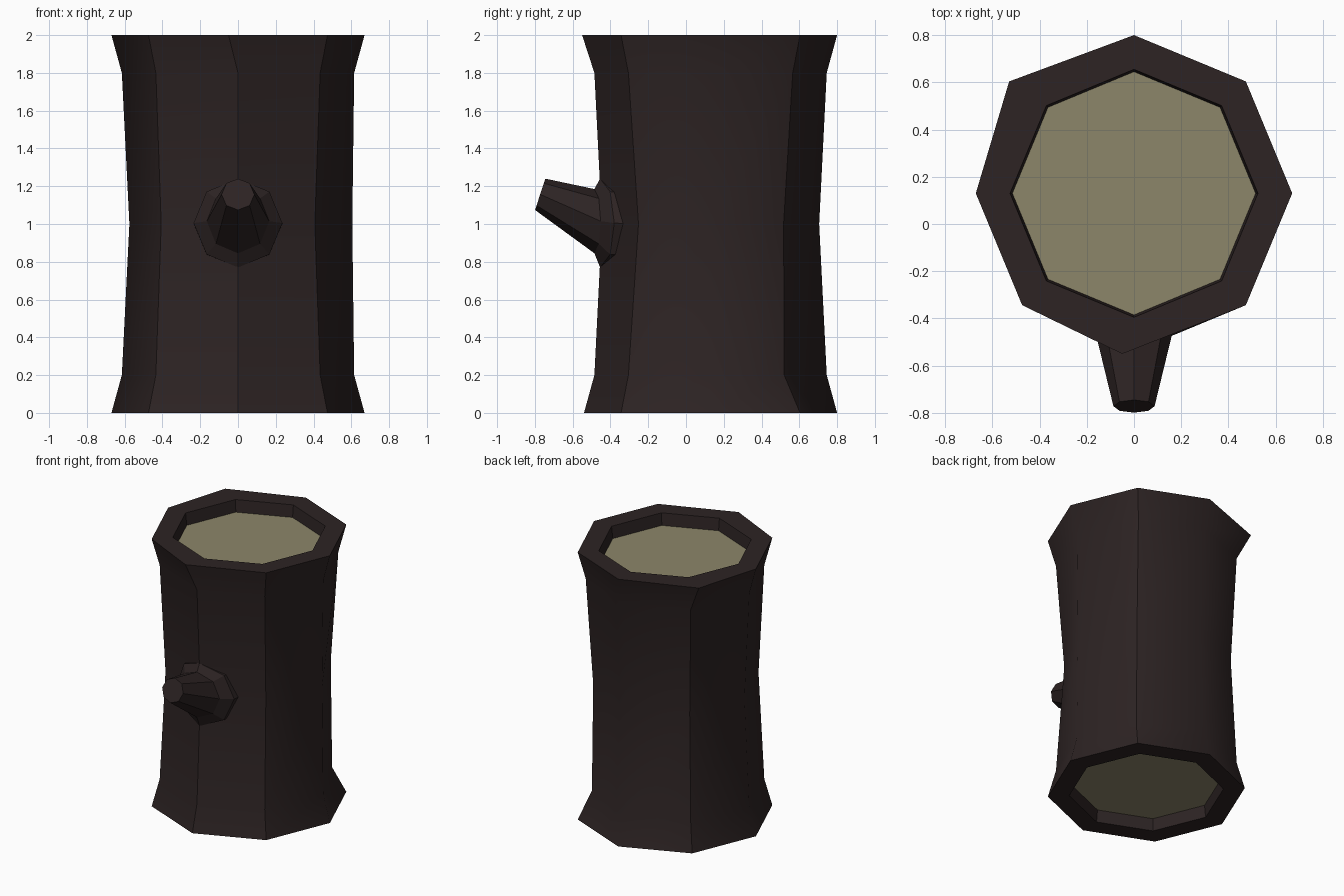
import bpy, bmesh
from math import sin, cos, pi
from mathutils import Vector

cube = bpy.data.objects.get("Cube")
if cube:
    bpy.data.objects.remove(cube, do_unlink=True)

SIDES = 8
CENTRE_Y = 0.13


def material(name, colour):
    m = bpy.data.materials.new(name)
    m.use_nodes = True
    m.diffuse_color = (*colour, 1)
    bsdf = m.node_tree.nodes["Principled BSDF"]
    bsdf.inputs["Base Color"].default_value = (*colour, 1)
    bsdf.inputs["Roughness"].default_value = 0.9
    return m


bark = material("dark bark", (0.026, 0.017, 0.017))
wood = material("cut wood", (0.265, 0.24, 0.143))


def bridge(bm, a, b):
    """Join two rings of vertices with quads."""
    return [bm.faces.new((a[i], a[(i + 1) % SIDES], b[(i + 1) % SIDES], b[i]))
            for i in range(SIDES)]


def finish(bm, name, materials):
    bmesh.ops.recalc_face_normals(bm, faces=bm.faces)
    mesh = bpy.data.meshes.new(name)
    bm.to_mesh(mesh)
    bm.free()
    for m in materials:
        mesh.materials.append(m)
    obj = bpy.data.objects.new(name, mesh)
    bpy.context.collection.objects.link(obj)
    return obj


# Trunk: (height, radius) from the lower recess, up the outside, into the upper recess
profile = [(0.09, 0.515), (0, 0.525), (0, 0.67), (0.2, 0.615), (1, 0.575),
           (1.8, 0.615), (2, 0.67), (2, 0.525), (1.91, 0.515)]
# Uneven corners: (ring, corner) -> shift in x, y
nudges = {(6, 3): (-0.055, 0), (6, 6): (-0.05, -0.01), (4, 0): (0.03, 0),
          (3, 1): (-0.02, -0.045), (4, 1): (0, -0.02), (4, 7): (0, 0.025)}

bm = bmesh.new()
rings = []
for r, (z, radius) in enumerate(profile):
    ring = []
    for i in range(SIDES):
        a = 2 * pi * i / SIDES
        dx, dy = nudges.get((r, i), (0, 0))
        ring.append(bm.verts.new((radius * cos(a) + dx,
                                  CENTRE_Y + radius * sin(a) + dy, z)))
    rings.append(ring)
for r in range(len(rings) - 1):
    outside = 2 <= r <= 5
    for face in bridge(bm, rings[r], rings[r + 1]):
        face.smooth = outside
# Sunken cut ends
for ring in (rings[0], rings[-1]):
    bm.faces.new(ring).material_index = 1
# Hard creases down the diagonal and front corners, soft elsewhere on the bark
for r in range(2, 6):
    for i in (1, 3, 5, 6, 7):
        bm.edges.get((rings[r][i], rings[r + 1][i])).smooth = False
for r in (2, 6):
    for i in range(SIDES):
        bm.edges.get((rings[r][i], rings[r][(i + 1) % SIDES])).smooth = False
finish(bm, "trunk", [bark, wood])

# Branch stub: (centre y, z), x radius, vertical axis, backward sweep at the sides
sections = [((-0.35, 1.0), 0.235, (0, 0.23), 0.35),
            ((-0.455, 1.005), 0.235, (0, 0.235), 0.32),
            ((-0.485, 1.015), 0.165, (0, 0.17), 0.2),
            ((-0.772, 1.157), 0.087, (0.027, 0.083), 0)]
bm = bmesh.new()
rings = []
for (y, z), rx, (uy, uz), sweep in sections:
    ring = []
    for i in range(SIDES):
        a = 2 * pi * i / SIDES
        x = rx * cos(a)
        ring.append(bm.verts.new(Vector((x, y + sweep * abs(x) + uy * sin(a),
                                         z + uz * sin(a)))))
    rings.append(ring)
for lower, upper in zip(rings, rings[1:]):
    bridge(bm, lower, upper)
bm.faces.new(rings[-1])
bm.faces.new(rings[0])
finish(bm, "branch_stub", [bark])
